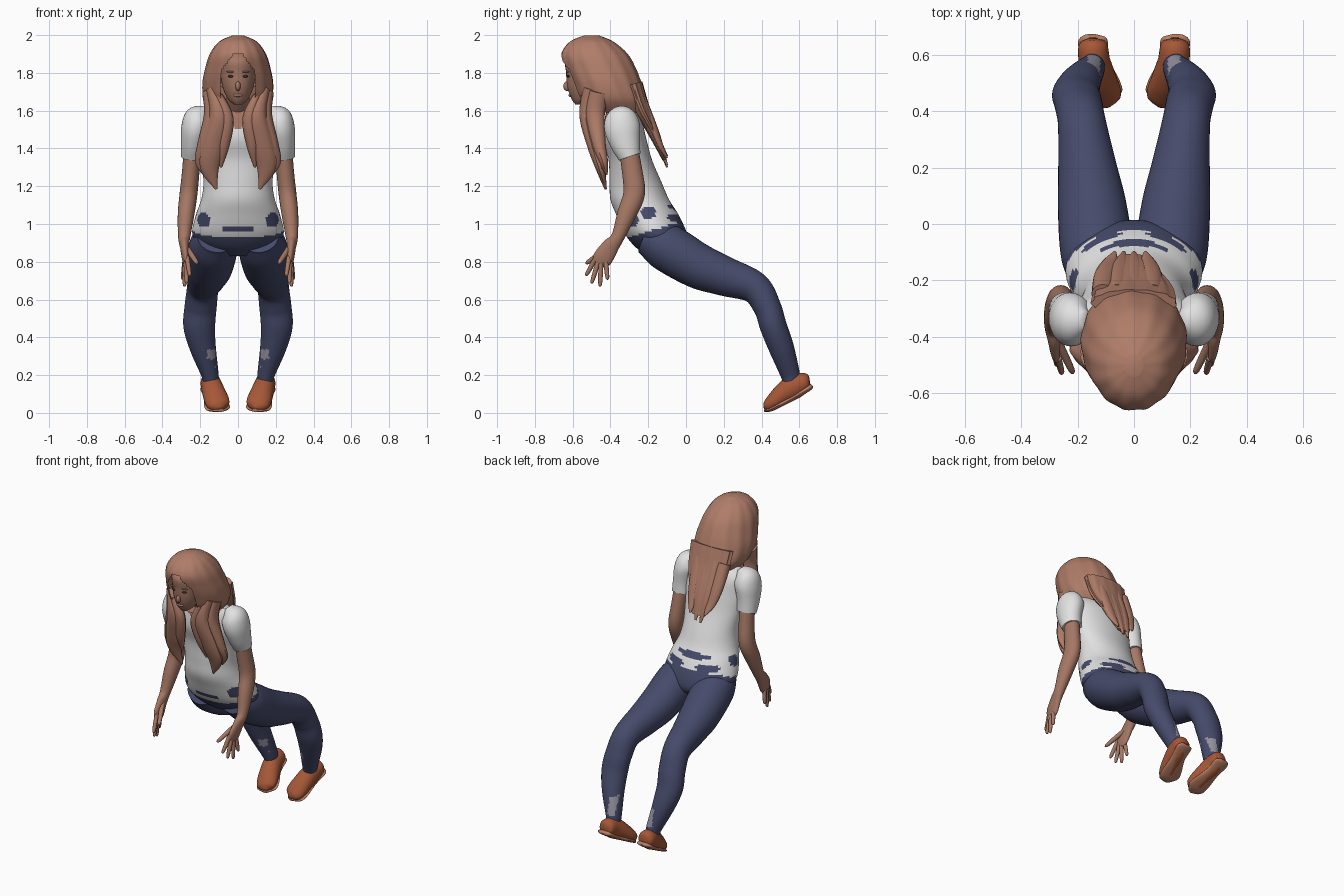
import bpy, bmesh, math
from mathutils import Vector


def srgb(r, g, b):
    f = lambda c: (c / 255 / 12.92) if c < 11 else ((c / 255 + .055) / 1.055) ** 2.4
    return (f(r), f(g), f(b), 1)


def material(name, *rgb):
    m = bpy.data.materials.new(name)
    m.diffuse_color = srgb(*rgb)
    return m


SKIN = material("skin", 166, 120, 101)
HAIR = material("hair brown", 176, 125, 105)
SHIRT = material("shirt white", 226, 226, 226)
JEANS = material("jeans blue", 69, 74, 106)
PATCH = material("ankle grey", 150, 148, 162)
SHOE = material("shoe leather", 166, 88, 55)
SOLE = material("shoe sole", 186, 126, 100)
EYE = material("eye dark", 55, 50, 52)


def spline(pts, sub):
    """Catmull-Rom through (x, y, z, width radius, depth radius) points."""
    out, n = [], len(pts)
    for i in range(n - 1):
        p = [pts[max(0, min(n - 1, i + k))] for k in (-1, 0, 1, 2)]
        for j in range(sub):
            t = j / sub
            out.append([.5 * (2 * b + (c - a) * t + (2 * a - 5 * b + 4 * c - d) * t * t
                              + (3 * b - a - 3 * c + d) * t ** 3) for a, b, c, d in zip(*p)])
    out.append(list(pts[-1]))
    return out


def loft(name, pts, mats, side=1, n=24, sub=5, level=False, wave=0, rule=None, cut=None):
    """Elliptical rings along a path; level keeps the rings horizontal."""
    rows = spline(pts, sub)
    bm = bmesh.new()
    rings = []
    for i, r in enumerate(rows):
        c = Vector(r[:3])
        t = Vector(rows[min(i + 1, len(rows) - 1)][:3]) - Vector(rows[max(i - 1, 0)][:3])
        t = Vector((0, 0, 1)) if level else t.normalized()
        u = Vector((1, 0, 0))
        u = (u - t * u.dot(t)).normalized()
        v = t.cross(u)
        ring = []
        for k in range(n):
            a = 2 * math.pi * k / n
            w = 1 + wave * math.sin(13 * a + 3 * r[2])
            p = c + (u * math.cos(a) * max(r[3], .003) + v * math.sin(a) * max(r[4], .003)) * w
            ring.append(bm.verts.new((p.x * side, p.y, p.z)))
        rings.append(ring)
    for a, b in zip(rings, rings[1:]):
        for k in range(n):
            bm.faces.new((a[k], a[(k + 1) % n], b[(k + 1) % n], b[k]))
    bm.faces.new(rings[0])
    bm.faces.new(rings[-1])
    bmesh.ops.recalc_face_normals(bm, faces=bm.faces)
    for f in bm.faces:
        if rule:
            f.material_index = rule(f.calc_center_median())
    if cut:
        bmesh.ops.delete(bm, geom=[f for f in bm.faces if cut(f.calc_center_median())], context='FACES')
    return finish(name, bm, mats)


def finish(name, bm, mats):
    me = bpy.data.meshes.new(name)
    bm.to_mesh(me)
    bm.free()
    ob = bpy.data.objects.new(name, me)
    bpy.context.collection.objects.link(ob)
    for m in mats:
        me.materials.append(m)
    bpy.ops.object.select_all(action='DESELECT')
    ob.select_set(True)
    bpy.context.view_layer.objects.active = ob
    bpy.ops.object.shade_smooth_by_angle(angle=math.radians(50))
    return ob


def blob(name, loc, size, mat):
    bm = bmesh.new()
    bmesh.ops.create_uvsphere(bm, u_segments=16, v_segments=10, radius=1)
    bmesh.ops.scale(bm, vec=size, verts=bm.verts)
    bmesh.ops.translate(bm, vec=loc, verts=bm.verts)
    return finish(name, bm, [mat])


# Torso: shirt with neckline, jeans below the hem and waistband pieces showing through
SPOTS = [(0, -.34, .973, .10, .08, .016), (.18, -.27, 1.02, .035, .1, .04),
         (.2, -.2, 1.06, .08, .04, .035), (0, -.07, 1.09, .14, .07, .016),
         (.12, -.05, 1.03, .08, .08, .022)]


def torso_rule(c):
    x = abs(c.x)
    if c.z > 1.625 or (c.y < -.36 and c.z > 1.5 + .7 * x):
        return 2
    if c.z < .93 + .3 * max(0, c.y + .3):
        return 1
    return int(any(((x - s[0]) / s[3]) ** 2 + ((c.y - s[1]) / s[4]) ** 2
                   + ((c.z - s[2]) / s[5]) ** 2 < 1 for s in SPOTS))


loft("torso", [(0, -.12, .83, .08, .08), (0, -.13, .88, .20, .14), (0, -.16, .95, .242, .165),
               (0, -.205, 1.05, .222, .165), (0, -.245, 1.13, .195, .155),
               (0, -.267, 1.22, .183, .138), (0, -.295, 1.34, .195, .115),
               (0, -.325, 1.45, .21, .115), (0, -.333, 1.55, .205, .098),
               (0, -.345, 1.61, .15, .075), (0, -.36, 1.65, .07, .06)],
     [SHIRT, JEANS, SKIN], n=72, sub=8, level=True, rule=torso_rule)

# Neck and head
loft("neck", [(0, -.35, 1.6, .065, .06), (0, -.42, 1.68, .06, .06), (0, -.48, 1.76, .06, .06)], [SKIN])
loft("head", [(0, -.56, 1.632, .02, .025), (0, -.545, 1.66, .052, .06), (0, -.53, 1.72, .08, .097),
              (0, -.52, 1.80, .094, .115), (0, -.51, 1.87, .095, .125), (0, -.5, 1.93, .05, .06)],
     [SKIN], n=32, level=True)
blob("nose", (0, -.628, 1.73), (.014, .022, .026), SKIN)
blob("lips", (0, -.612, 1.682), (.026, .01, .009), SKIN)
for s in (1, -1):
    blob("eye", (.036 * s, -.622, 1.782), (.017, .009, .007), EYE)
    blob("eyebrow", (.038 * s, -.627, 1.806), (.025, .008, .004), HAIR)

# Hair cap with a parted opening for the face
loft("hair_cap", [(0, -.5, 1.998, .03, .04), (0, -.5, 1.965, .10, .115), (0, -.485, 1.90, .148, .175),
                  (0, -.455, 1.82, .173, .19), (0, -.425, 1.74, .187, .19),
                  (0, -.395, 1.66, .178, .185), (0, -.36, 1.59, .13, .14)],
     [HAIR], n=96, sub=8, level=True, wave=.012,
     cut=lambda c: c.y < -.42 and c.z < 1.9 and abs(c.x) < .088 * min(1, (1.93 - c.z) / .12))

# Long hair down the back
loft("back_hair", [(0, -.28, 1.74, .15, .05), (0, -.24, 1.62, .14, .045), (-.01, -.19, 1.52, .115, .032),
                   (-.01, -.15, 1.43, .09, .022), (-.01, -.115, 1.34, .045, .01)],
     [HAIR], n=48, wave=.03)
for x, z in ((-.085, 1.36), (-.045, 1.30), (0, 1.31), (.05, 1.35)):
    loft("back_lock", [(x * 1.3, -.25, 1.66, .04, .04), (x * 1.2, -.185, 1.52, .04, .03),
                       (x, -.14, 1.42, .03, .018), (x * .8, -.10, z, .006, .005)], [HAIR], n=16)

LOCKS = [[(.14, -.5, 1.72, .03, .04), (.10, -.52, 1.58, .05, .045), (.13, -.49, 1.42, .058, .035),
          (.15, -.455, 1.3, .05, .025), (.115, -.425, 1.185, .006, .006)],
         [(.16, -.46, 1.7, .03, .05), (.14, -.48, 1.58, .04, .05), (.18, -.46, 1.42, .035, .035),
          (.197, -.435, 1.33, .03, .022), (.18, -.42, 1.26, .005, .005)],
         [(.10, -.53, 1.68, .02, .03), (.06, -.53, 1.56, .035, .03), (.075, -.5, 1.42, .03, .025),
          (.09, -.46, 1.3, .006, .006)]]
ARM = [(.24, -.31, 1.43, .045, .05), (.25, -.285, 1.28, .046, .054), (.262, -.275, 1.16, .047, .057),
       (.275, -.315, 1.05, .044, .05), (.285, -.362, .93, .032, .035), (.283, -.40, .88, .024, .045),
       (.278, -.44, .82, .019, .052), (.275, -.46, .79, .012, .04)]
SLEEVE = [(.17, -.34, 1.612, .02, .03), (.205, -.34, 1.57, .07, .08), (.225, -.338, 1.51, .075, .095),
          (.237, -.322, 1.43, .066, .08), (.241, -.298, 1.355, .06, .06)]
# Thumb first, then four fingers: start and tip
FINGERS = [((.272, -.41, .875), (.215, -.53, .79)), ((.27, -.475, .825), (.255, -.53, .725)),
           ((.275, -.465, .80), (.272, -.50, .685)), ((.28, -.45, .79), (.283, -.455, .668)),
           ((.282, -.425, .80), (.293, -.415, .705))]
LEG = [(.115, -.21, .93, .10, .09), (.13, -.11, .88, .128, .125), (.148, .06, .78, .122, .12),
       (.165, .2, .725, .104, .105), (.185, .36, .665, .085, .085), (.198, .43, .56, .085, .073),
       (.205, .462, .46, .084, .071), (.187, .503, .35, .07, .067), (.15, .55, .21, .047, .052),
       (.145, .56, .16, .04, .045)]
SHOE_PTS = [(.147, .655, .17, .02, .025), (.146, .635, .165, .05, .05), (.14, .575, .14, .056, .065),
            (.125, .515, .10, .062, .057), (.11, .465, .06, .065, .044), (.098, .435, .036, .052, .032),
            (.09, .418, .024, .012, .01)]
SOLE_PTS = [(.148, .667, .145, .02, .01), (.147, .65, .132, .052, .016), (.135, .575, .088, .048, .016),
            (.115, .495, .043, .066, .014), (.102, .45, .02, .062, .012), (.09, .42, .013, .02, .008)]


def leg_rule(c):
    back = c.y > .5
    return int((.23 if back else .285) < c.z < (.345 if back else .335) and .12 < abs(c.x) < .165)


# Paired parts
for s in (1, -1):
    for lock in LOCKS:
        loft("front_lock", lock, [HAIR], s, n=24, sub=6, wave=.04)
    loft("arm", ARM, [SKIN], s)
    loft("sleeve", SLEEVE, [SHIRT], s, n=32)
    for i, (a, b) in enumerate(FINGERS):
        a, b = Vector(a), Vector(b)
        r = .013 if i else .015
        loft("finger" if i else "thumb",
             [(*a.lerp(b, t), r * k, r * k) for t, k in ((0, 1), (.5, .95), (.9, .75), (1, .2))],
             [SKIN], s, n=12, sub=3)
    loft("trouser_leg", LEG, [JEANS, PATCH], s, n=40, sub=12, rule=leg_rule)
    loft("shoe", SHOE_PTS, [SHOE], s, n=28)
    loft("shoe_sole", SOLE_PTS, [SOLE], s, n=28)
